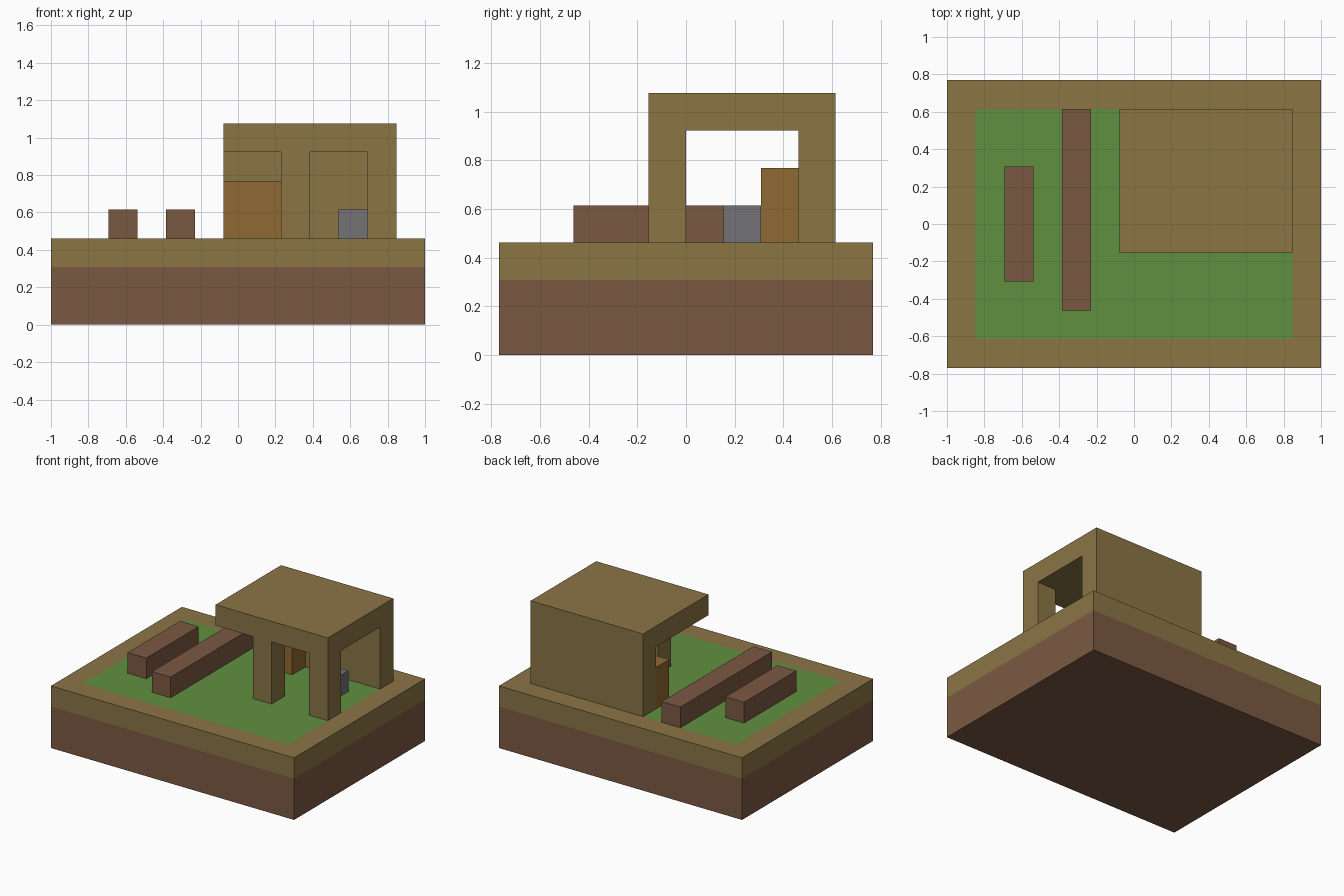
import bpy
import bmesh

if "Cube" in bpy.data.objects:
    bpy.data.objects.remove(bpy.data.objects["Cube"], do_unlink=True)

# The model sits on a block grid: 13 cells wide, 10 deep, 7 high
CELL = 2 / 13
WIDE, DEEP = 13, 10


def linear(c):
    c /= 255
    return c / 12.92 if c <= 0.04045 else ((c + 0.055) / 1.055) ** 2.4


def material(name, *rgb):
    mat = bpy.data.materials.new(name)
    mat.use_nodes = True
    color = [linear(c) for c in rgb] + [1]
    mat.diffuse_color = color
    bsdf = mat.node_tree.nodes["Principled BSDF"]
    bsdf.inputs["Base Color"].default_value = color
    bsdf.inputs["Roughness"].default_value = 0.9
    return mat


tan = material("tan", 139, 117, 69)
brown = material("brown", 123, 89, 66)
green = material("grass green", 96, 144, 64)
orange = material("orange wood", 143, 106, 51)
grey = material("stone grey", 115, 115, 118)


def block(name, mat, x, y, z, lawn=None):
    """Box spanning cell ranges x, y, z; lawn insets one cell on its top."""
    bm = bmesh.new()
    bmesh.ops.create_cube(bm, size=1)
    for v in bm.verts:
        cell = [r[0] if c < 0 else r[1] for c, r in zip(v.co, (x, y, z))]
        v.co = ((cell[0] - WIDE / 2) * CELL, (cell[1] - DEEP / 2) * CELL, cell[2] * CELL)
    mesh = bpy.data.meshes.new(name)
    mesh.materials.append(mat)
    if lawn:
        mesh.materials.append(lawn)
        bm.normal_update()
        top = [f for f in bm.faces if f.normal.z > 0.9]
        bmesh.ops.inset_individual(bm, faces=top, thickness=CELL, use_even_offset=True)
        top[0].material_index = 1
    bm.to_mesh(mesh)
    bm.free()
    obj = bpy.data.objects.new(name, mesh)
    bpy.context.collection.objects.link(obj)
    return obj


# Ground: soil slab, then a rim layer with a lawn set into its top
block("soil_base", brown, (0, WIDE), (0, DEEP), (0, 2))
block("rim_and_lawn", tan, (0, WIDE), (0, DEEP), (2, 3), lawn=green)

# Shelter: roof, back wall and two front posts
block("roof", tan, (6, 12), (4, 9), (6, 7))
block("back_wall", tan, (6, 12), (8, 9), (3, 6))
for name, x in (("front_post_inner", 8), ("front_post_outer", 11)):
    block(name, tan, (x, x + 1), (4, 5), (3, 6))

# Furniture inside the shelter
block("cupboard", orange, (6, 8), (7, 8), (3, 5))
block("stone_block", grey, (10, 11), (6, 7), (3, 4))

# Beams lying on the lawn
block("short_beam", brown, (2, 3), (3, 7), (3, 4))
block("long_beam", brown, (4, 5), (2, 9), (3, 4))
